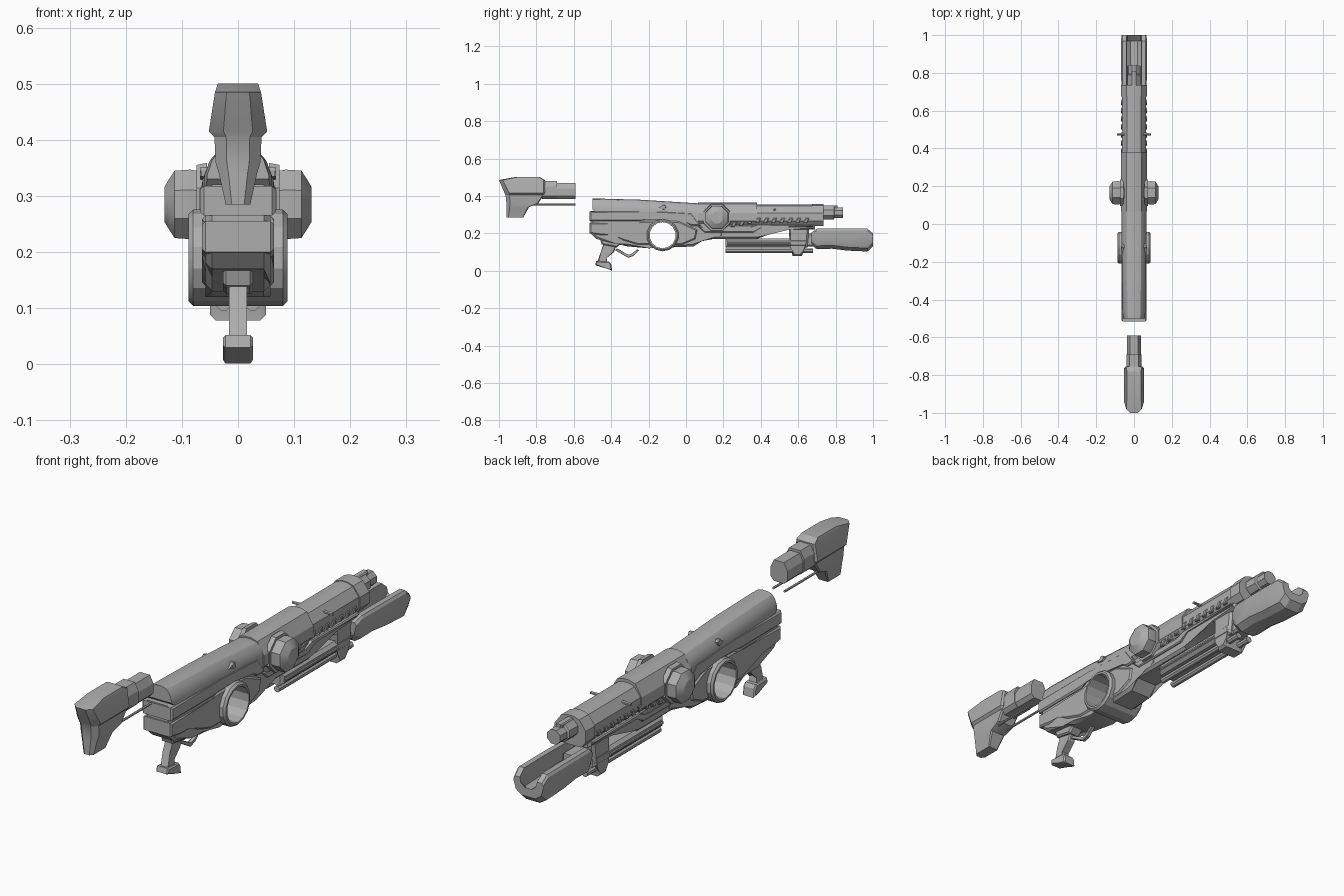
import bpy, bmesh, math
from mathutils import Vector

cube = bpy.data.objects.get("Cube")
if cube:
    bpy.data.objects.remove(cube)

grey = bpy.data.materials.new("plain_grey")
grey.use_nodes = True
grey.diffuse_color = (0.42, 0.42, 0.42, 1)
grey.node_tree.nodes["Principled BSDF"].inputs["Base Color"].default_value = grey.diffuse_color
parts = []


def finish(name, bm):
    bmesh.ops.recalc_face_normals(bm, faces=bm.faces)
    mesh = bpy.data.meshes.new(name)
    bm.to_mesh(mesh)
    bm.free()
    mesh.materials.append(grey)
    obj = bpy.data.objects.new(name, mesh)
    bpy.context.collection.objects.link(obj)
    parts.append(obj)
    return obj


def loft(name, rings, closed=False):
    """Skin a list of point rings; closed joins the last ring to the first."""
    bm = bmesh.new()
    loops = [[bm.verts.new(p) for p in ring] for ring in rings]
    count = len(rings[0])
    pairs = list(zip(loops, loops[1:]))
    if closed:
        pairs.append((loops[-1], loops[0]))
    else:
        bm.faces.new(loops[0])
        bm.faces.new(loops[-1])
    for a, b in pairs:
        for i in range(count):
            j = (i + 1) % count
            bm.faces.new((a[i], a[j], b[j], b[i]))
    return finish(name, bm)


def slab(name, profile, half, chamfer=0.008):
    """Side profile of (y, z) points, extruded across x with chamfered rims."""
    bm = bmesh.new()
    left = [bm.verts.new((half, y, z)) for y, z in profile]
    right = [bm.verts.new((-half, y, z)) for y, z in profile]
    rims = [bm.faces.new(left), bm.faces.new(right)]
    for i in range(len(profile)):
        j = (i + 1) % len(profile)
        bm.faces.new((left[i], left[j], right[j], right[i]))
    if chamfer:
        edges = [e for f in rims for e in f.edges]
        bmesh.ops.bevel(bm, geom=edges, offset=chamfer, segments=1, affect='EDGES')
    return finish(name, bm)


def box(y0, y1, z0, z1):
    return [(y0, z0), (y1, z0), (y1, z1), (y0, z1)]


def section(y, half):
    """Symmetric ring at y from (x, z) points of its left half."""
    pts = half + [(-x, z) for x, z in reversed(half)]
    return [(x, y, z) for x, z in pts]


def turned(name, axis, centre, steps, sides=8, closed=False):
    """Faceted lathe part; steps are (position, radius) along the axis."""
    rings = []
    for pos, r in steps:
        ring = []
        for k in range(sides):
            a = (k + 0.5) * math.tau / sides
            u, v = r * math.cos(a), r * math.sin(a)
            off = (pos, u, v) if axis == 'x' else (u, pos, v)
            ring.append(Vector(centre) + Vector(off))
        rings.append(ring)
    return loft(name, rings, closed)


# Detached shoulder stock: butt lofted upwards, neck lofted along the length
def butt_ring(z, y0, y1, w):
    c = w * 0.5
    half = [(w - c, y0), (w, y0 + c), (w, y1 - c * 0.3), (w - c * 0.3, y1)]
    return [(x, y, z) for x, y in half + [(-x, y) for x, y in reversed(half)]]


loft("stock_butt", [butt_ring(*r) for r in (
    (0.285, -0.96, -0.87, 0.022), (0.34, -0.96, -0.84, 0.034),
    (0.36, -0.96, -0.79, 0.04), (0.405, -0.965, -0.76, 0.042),
    (0.415, -0.97, -0.755, 0.052), (0.485, -1, -0.755, 0.041), (0.5, -0.92, -0.78, 0.036))])


def neck_half(top, w):
    return [(w * 0.6, 0.385), (w, 0.4), (w, top - 0.03), (w * 0.6, top)]


for name, y0, y1, top, w in (("stock_neck_step", -0.77, -0.69, 0.48, 0.041),
                             ("stock_neck", -0.7, -0.59, 0.47, 0.037)):
    loft(name, [section(y, neck_half(top, w)) for y in (y0, y1)])
for side in (-1, 1):
    turned("stock_rod", 'y', (side * 0.025, 0, 0.355), [(-0.84, 0.005), (-0.59, 0.005)], 6)


# Rounded upper cover
def cover_half(bottom, top, w):
    rise = top - 0.05
    return [(w, bottom), (w, rise), (w * 0.83, top - 0.022), (w * 0.58, top - 0.006), (w * 0.2, top)]


loft("upper_cover", [section(y, cover_half(*h)) for y, h in (
    (-0.5, (0.33, 0.387, 0.055)), (-0.47, (0.3, 0.386, 0.06)),
    (-0.25, (0.29, 0.38, 0.063)), (0.07, (0.25, 0.36, 0.066)))])

# Main body with side panels, pierced by a round opening
body = slab("main_body", [
    (-0.51, 0.32), (-0.51, 0.2), (-0.48, 0.17), (-0.37, 0.155), (-0.31, 0.13), (-0.2, 0.12),
    (0.04, 0.13), (0.08, 0.17), (0.2, 0.18), (0.2, 0.3), (0, 0.32)], 0.058, 0.012)
lower = slab("lower_guard", [
    (-0.33, 0.14), (-0.27, 0.12), (-0.22, 0.095), (-0.14, 0.075), (-0.08, 0.083),
    (0.02, 0.11), (0.04, 0.13), (0.03, 0.18), (-0.28, 0.18)], 0.062, 0.03)
upper_panel = slab("upper_side_panel", [
    (-0.515, 0.318), (-0.515, 0.265), (-0.25, 0.265), (-0.22, 0.28), (-0.03, 0.28),
    (0.03, 0.24), (0.08, 0.24), (0.03, 0.31), (-0.2, 0.315)], 0.067, 0.006)
lower_panel = slab("lower_side_panel", [
    (-0.515, 0.255), (-0.515, 0.2), (-0.45, 0.19), (-0.4, 0.2), (-0.34, 0.165), (-0.26, 0.14),
    (-0.02, 0.14), (0.05, 0.17), (0.06, 0.22), (-0.04, 0.265), (-0.22, 0.265), (-0.25, 0.25)], 0.064, 0.006)
hole = (0, -0.125, 0.19)
cutter = turned("opening_cutter", 'x', hole, [(-0.2, 0.074), (0.2, 0.074)], 14)
cutter.hide_render = True
parts.remove(cutter)
for obj in (body, lower, upper_panel, lower_panel):
    mod = obj.modifiers.new("opening", 'BOOLEAN')
    mod.object, mod.operation, mod.solver = cutter, 'DIFFERENCE', 'EXACT'
    bpy.context.view_layer.objects.active = obj
    bpy.ops.object.modifier_apply(modifier=mod.name)
bpy.data.objects.remove(cutter)
turned("opening_ring", 'x', hole, [
    (-0.08, 0.086), (0.08, 0.086), (0.088, 0.078), (0.088, 0.07), (-0.088, 0.07), (-0.088, 0.078)], 14, True)


# Barrel shroud and collar
def shroud_half(top, w):
    return [(w * 0.7, 0.24), (w, 0.265), (w, 0.31), (w * 0.58, top - 0.008), (w * 0.2, top)]


for name, y0, y1, top, w in (("rear_shroud", 0.065, 0.38, 0.366, 0.069),
                             ("barrel_shroud", 0.37, 0.69, 0.354, 0.064),
                             ("shroud_collar", 0.675, 0.735, 0.357, 0.069)):
    loft(name, [section(y, shroud_half(top, w)) for y in (y0, y1)])
slab("lower_rail", [(0.04, 0.25), (0.08, 0.17), (0.38, 0.17), (0.43, 0.2), (0.55, 0.22),
                    (0.69, 0.22), (0.69, 0.25)], 0.056, 0.01)
slab("rail_trim", [(0.06, 0.24), (0.1, 0.205), (0.36, 0.205), (0.4, 0.235), (0.68, 0.235),
                   (0.68, 0.245), (0.38, 0.248), (0.34, 0.225), (0.12, 0.225)], 0.064, 0.004)
for i in range(10):
    y = 0.24 + i * 0.043
    z = 0.235 + min(i, 3) * 0.007
    slab("vent_fin", [(y, z), (y + 0.02, z), (y + 0.032, z + 0.025), (y + 0.012, z + 0.025)], 0.068, 0.003)

# Barrel
turned("barrel", 'y', (0, 0, 0.31), [(0.7, 0.038), (0.79, 0.038), (0.795, 0.031), (0.84, 0.031)], 8)
slab("barrel_rib", box(0.73, 0.81, 0.33, 0.35), 0.014, 0.004)

# Side drums, latches and pins
for side in (-1, 1):
    turned("side_drum", 'x', (0, 0.165, 0.285), [
        (side * x, r) for x, r in ((0.05, 0.06), (0.085, 0.067), (0.113, 0.065), (0.122, 0.05), (0.131, 0.034))], 8)
    turned("drum_collar", 'x', (0, 0.165, 0.285), [(side * 0.055, 0.08), (side * 0.074, 0.076)], 8)
    turned("cover_latch", 'x', (0, -0.12, 0.34), [(side * 0.04, 0.014), (side * 0.068, 0.012)], 8)
    turned("shroud_pin", 'x', (0, 0.475, 0.325), [(side * 0.05, 0.007), (side * 0.09, 0.006)], 6)
    turned("under_tube", 'y', (side * 0.026, 0, 0.108), [(0.21, 0.013), (0.68, 0.013)], 8)
slab("latch_lever", [(-0.15, 0.335), (-0.12, 0.33), (-0.105, 0.345), (-0.12, 0.352)], 0.066, 0)

# Under-barrel housing and bracket
slab("under_housing", box(0.21, 0.65, 0.125, 0.172), 0.052, 0.012)
slab("housing_strip", box(0.22, 0.56, 0.14, 0.152), 0.056, 0.003)
slab("bracket", [(0.55, 0.2), (0.57, 0.12), (0.57, 0.078), (0.62, 0.078), (0.62, 0.115),
                 (0.65, 0.14), (0.66, 0.23), (0.55, 0.23)], 0.05, 0.01)
slab("grip_mount", box(0.62, 0.74, 0.13, 0.2), 0.034)


# Open U-shaped fore grip
def channel_half(bottom, top, w):
    return [(w * 0.45, bottom), (w * 0.85, bottom + 0.018), (w, bottom + 0.05), (w, top - 0.01), (w * 0.9, top),
            (w * 0.58, top), (w * 0.52, bottom + 0.05), (w * 0.25, bottom + 0.035)]


loft("fore_grip", [section(y, channel_half(*h)) for y, h in (
    (0.67, (0.14, 0.205, 0.055)), (0.7, (0.115, 0.225, 0.066)), (0.78, (0.118, 0.226, 0.068)),
    (0.86, (0.108, 0.226, 0.069)), (0.97, (0.103, 0.225, 0.069)), (1, (0.13, 0.2, 0.066)))])

# Pistol grip, foot and trigger loop
slab("grip_root", [(-0.46, 0.17), (-0.45, 0.14), (-0.37, 0.125), (-0.33, 0.16)], 0.027, 0.006)
slab("pistol_grip", [(-0.44, 0.15), (-0.45, 0.1), (-0.475, 0.045), (-0.42, 0.035),
                     (-0.43, 0.07), (-0.385, 0.1), (-0.37, 0.14)], 0.016, 0.005)
slab("grip_foot", [(-0.485, 0.03), (-0.48, 0.052), (-0.41, 0.048), (-0.4, 0.035),
                   (-0.395, 0.001), (-0.42, 0.01)], 0.027, 0.005)
slab("trigger_loop", [(-0.38, 0.11), (-0.31, 0.07), (-0.28, 0.08), (-0.25, 0.11),
                      (-0.262, 0.115), (-0.287, 0.09), (-0.308, 0.083), (-0.37, 0.12)], 0.008, 0.002)

# Smooth gentle curves, keep hard edges crisp
bpy.ops.object.select_all(action='DESELECT')
for obj in parts:
    obj.select_set(True)
bpy.context.view_layer.objects.active = parts[0]
bpy.ops.object.shade_smooth_by_angle(angle=math.radians(25))
